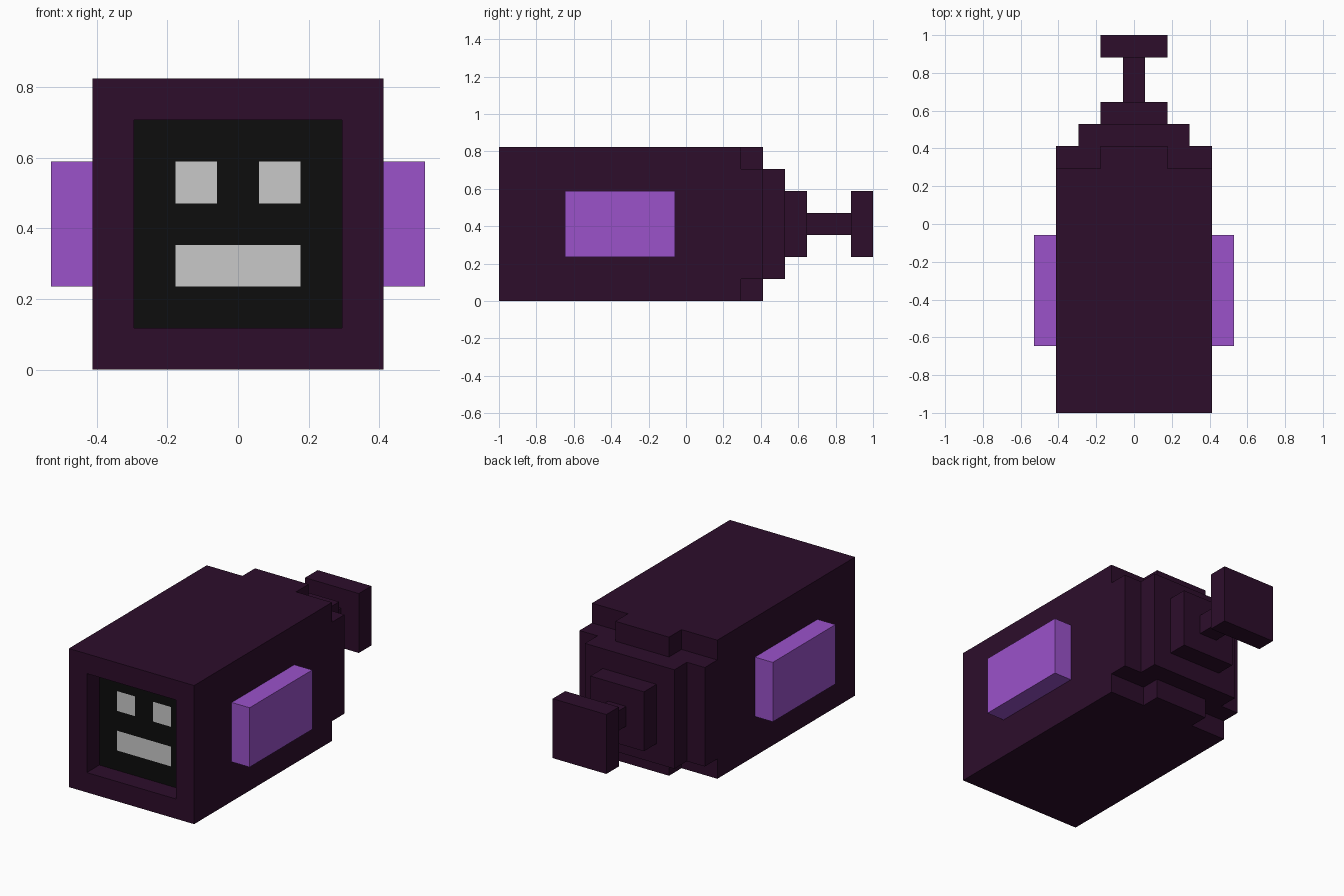
import bpy, bmesh, math
from mathutils import Vector

if "Cube" in bpy.data.objects:
    bpy.data.objects.remove(bpy.data.objects["Cube"])

U = 2 / 17  # edge of one cube of the blocky grid


def material(name, rgb):
    m = bpy.data.materials.new(name)
    m.diffuse_color = (*rgb, 1)
    m.use_nodes = True
    m.node_tree.nodes["Principled BSDF"].inputs["Base Color"].default_value = m.diffuse_color
    return m


PLUM = material("dark_plum", (0.026, 0.004, 0.024))
VIOLET = material("violet", (0.328, 0.084, 0.591))
BLACK = material("black", (0.004, 0.004, 0.004))
GREY = material("light_grey", (0.584, 0.584, 0.584))


def block(x, y, z):
    """Grid cells in inclusive ranges."""
    return {(i, j, k) for i in range(x[0], x[1] + 1)
            for j in range(y[0], y[1] + 1) for k in range(z[0], z[1] + 1)}


# Body shell with a recessed front and a cross-shaped rear rim
body = block((-3, 3), (-8, 2), (0, 6)) - block((-2, 2), (-8, -8), (1, 5))
body |= block((-3, 3), (3, 3), (1, 5)) | block((-1, 1), (3, 3), (0, 6))

# Stepped rear, thin tail stem and square end plate
rear_steps = block((-2, 2), (4, 4), (1, 5)) | block((-1, 1), (5, 5), (2, 4))
tail_stem = block((0, 0), (6, 7 - 0), (3, 3)) - block((0, 0), (8, 8), (3, 3))
tail_plate = block((-1, 1), (8, 8), (2, 4))

# Side plates
left_plate = block((-4, -4), (-5, -1), (2, 4))
right_plate = {(-i, j, k) for i, j, k in left_plate}

# Eyes and mouth cells on the recessed front
features = {(-1, 4), (1, 4), (-1, 2), (0, 2), (1, 2)}


def face_rule(cell, d):
    if d == (0, -1, 0) and cell[1] == -7:
        return 2 if (cell[0], cell[2]) in features else 1
    return 0


parts = {
    "body": (body, [PLUM, BLACK, GREY]),
    "rear_steps": (rear_steps, [PLUM]),
    "tail_stem": (tail_stem, [PLUM]),
    "tail_plate": (tail_plate, [PLUM]),
    "left_side_plate": (left_plate, [VIOLET]),
    "right_side_plate": (right_plate, [VIOLET]),
}
solid = set().union(*(cells for cells, _ in parts.values()))
DIRS = [tuple(s if a == n else 0 for a in range(3)) for n in range(3) for s in (-1, 1)]


def build(name, cells, mats):
    """Skin the cells, leaving out faces hidden against other cells."""
    bm = bmesh.new()
    for c in sorted(cells):
        for d in DIRS:
            if tuple(p + q for p, q in zip(c, d)) in solid:
                continue
            n = Vector(d)
            t = Vector((d[1], d[2], d[0]))
            b = n.cross(t)
            mid = Vector(c) + Vector((0, 0, 0.5)) + n / 2
            verts = [bm.verts.new((mid + (t * p + b * q) / 2) * U)
                     for p, q in ((-1, -1), (1, -1), (1, 1), (-1, 1))]
            bm.faces.new(verts).material_index = face_rule(c, d)
    bmesh.ops.remove_doubles(bm, verts=bm.verts[:], dist=1e-4)
    bmesh.ops.dissolve_limit(bm, angle_limit=math.radians(1), verts=bm.verts[:],
                             edges=bm.edges[:], delimit={'MATERIAL'})
    mesh = bpy.data.meshes.new(name)
    bm.to_mesh(mesh)
    bm.free()
    for m in mats:
        mesh.materials.append(m)
    bpy.context.collection.objects.link(bpy.data.objects.new(name, mesh))


for part, (cells, mats) in parts.items():
    build(part, cells, mats)
